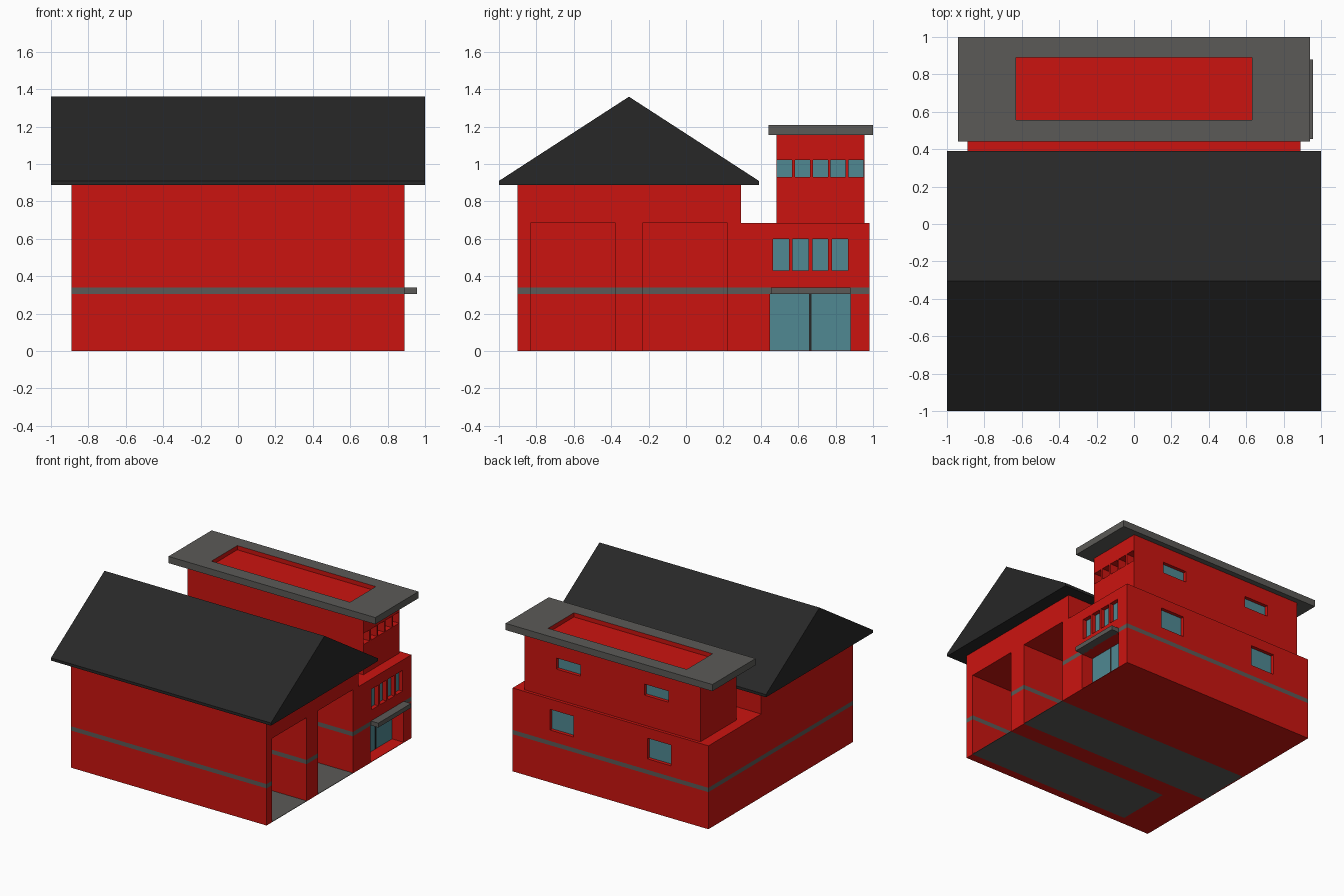
import bpy, bmesh
from mathutils import Vector

if "Cube" in bpy.data.objects:
    bpy.data.objects.remove(bpy.data.objects["Cube"])


def material(name, rgb):
    m = bpy.data.materials.new(name)
    m.diffuse_color = (*rgb, 1)
    m.use_nodes = True
    m.node_tree.nodes["Principled BSDF"].inputs["Base Color"].default_value = m.diffuse_color
    return m


RED = material("red_wall", (0.6, 0.007, 0.005))
GREY = material("grey_trim", (0.105, 0.102, 0.095))
DARK = material("dark_roof", (0.02, 0.02, 0.02))
GLASS = material("glass", (0.08, 0.25, 0.29))


def add_box(bm, x, y, z):
    verts = bmesh.ops.create_cube(bm, size=1)["verts"]
    for v in verts:
        v.co = Vector(r[0] if c < 0 else r[1] for c, r in zip(v.co, (x, y, z)))


def finish(bm, name, *mats):
    bmesh.ops.recalc_face_normals(bm, faces=bm.faces)
    me = bpy.data.meshes.new(name)
    bm.to_mesh(me)
    bm.free()
    for m in mats:
        me.materials.append(m)
    ob = bpy.data.objects.new(name, me)
    bpy.context.collection.objects.link(ob)
    return ob


def boxes(name, mat, *dims):
    bm = bmesh.new()
    for d in dims:
        add_box(bm, *d)
    return finish(bm, name, mat)


def extrude_x(name, mats, profile, half):
    """Extrude a (y, z) profile across x."""
    bm = bmesh.new()
    face = bm.faces.new([bm.verts.new((-half, y, z)) for y, z in profile])
    ext = bmesh.ops.extrude_face_region(bm, geom=[face])["geom"]
    moved = [g for g in ext if isinstance(g, bmesh.types.BMVert)]
    bmesh.ops.translate(bm, verts=moved, vec=(2 * half, 0, 0))
    return finish(bm, name, *mats)


def carve(ob, dims):
    """Cut boxes out of an object and bake the result."""
    cutter = boxes("cutter", ob.data.materials[0], *dims)
    cutter.hide_render = True
    mod = ob.modifiers.new("cut", "BOOLEAN")
    mod.operation, mod.solver, mod.object = "DIFFERENCE", "EXACT", cutter
    dg = bpy.context.evaluated_depsgraph_get()
    baked = bpy.data.meshes.new_from_object(ob.evaluated_get(dg))
    ob.modifiers.clear()
    ob.data = baked
    bpy.data.objects.remove(cutter)


def paint(ob, test, cuts=()):
    """Split at the given heights, then give slot 1 to the chosen faces."""
    bm = bmesh.new()
    bm.from_mesh(ob.data)
    for z in cuts:
        bmesh.ops.bisect_plane(bm, geom=bm.verts[:] + bm.edges[:] + bm.faces[:],
                               plane_co=(0, 0, z), plane_no=(0, 0, 1))
    for f in bm.faces:
        f.material_index = int(test(f.calc_center_median(), f.normal))
    bm.to_mesh(ob.data)
    bm.free()


def side_openings(face, depth, spans, z):
    """Recesses in a +x wall with glass at the back."""
    cuts = [((face - depth, face + 0.1), s, z) for s in spans]
    panes = [((face - depth - 0.01, face - depth + 0.002), s, z) for s in spans]
    return cuts, panes


def back_openings(face, depth, x0, x1, z):
    """A mirrored pair of recesses in a +y wall with glass at the back."""
    spans = [(x0, x1), (-x1, -x0)]
    cuts = [(s, (face - depth, face + 0.1), z) for s in spans]
    panes = [(s, (face - depth - 0.01, face - depth + 0.002), z) for s in spans]
    return cuts, panes


# Lower building: tall garage plus single-storey wing
body = extrude_x("lower_building", (RED, GREY),
                 [(-0.90, 0), (0.98, 0), (0.98, 0.685), (0.295, 0.685),
                  (0.295, 0.89), (-0.90, 0.89)], 0.89)
bays = [((-0.60, 1), (-0.83, -0.38), (-0.1, 0.688)),
        ((-0.88, 1), (-0.23, 0.22), (-0.1, 0.688))]
entry = ((0.78, 1), (0.45, 0.88), (0.004, 0.305))
side_cut, side_pane = side_openings(
    0.89, 0.035, [(0.465 + i * 0.105, 0.55 + i * 0.105) for i in range(4)], (0.43, 0.60))
back_cut, back_pane = back_openings(0.98, 0.03, 0.335, 0.55, (0.43, 0.60))
carve(body, bays + [entry] + side_cut + back_cut)

# Grey stripe running around all the walls
paint(body, lambda c, n: abs(n.z) < 0.5 and 0.306 < c.z < 0.339, (0.305, 0.34))

boxes("lower_windows", GLASS, *side_pane, *back_pane)
boxes("bay_floors", GREY,
      ((-0.60, 0.89), (-0.83, -0.38), (0, 0.004)),
      ((-0.89, 0.89), (-0.23, 0.22), (0, 0.004)))

# Entrance doors, centre divider and canopy
boxes("entrance_doors", GLASS,
      ((0.77, 0.785), (0.45, 0.66), (0.004, 0.305)),
      ((0.77, 0.785), (0.67, 0.88), (0.004, 0.305)))
boxes("door_divider", DARK, ((0.77, 0.787), (0.658, 0.672), (0.004, 0.305)))
boxes("entrance_canopy", GREY, ((0.88, 0.957), (0.455, 0.88), (0.305, 0.341)))

# Upper storey
upper = boxes("upper_storey", RED, ((-0.80, 0.80), (0.485, 0.955), (0.685, 1.156)))
side_cut, side_pane = side_openings(
    0.80, 0.08, [(0.487 + i * 0.0955, 0.567 + i * 0.0955) for i in range(5)], (0.932, 1.023))
back_cut, back_pane = back_openings(0.955, 0.03, 0.29, 0.51, (0.932, 1.023))
carve(upper, side_cut + back_cut)
boxes("upper_windows", GLASS, *side_pane, *back_pane)

# Flat roof with a red sunken panel
slab = boxes("flat_roof", GREY, ((-0.94, 0.94), (0.44, 1.0), (1.155, 1.21)))
slab.data.materials.append(RED)
carve(slab, [((-0.63, 0.63), (0.555, 0.89), (1.175, 1.3))])
paint(slab, lambda c, n: abs(c.x) < 0.64 and 0.55 < c.y < 0.9 and 1.17 < c.z < 1.205)

# Gable roof over the garage
extrude_x("gable_roof", (DARK,),
          [(-1, 0.888), (-1, 0.91), (-0.305, 1.36), (0.39, 0.91), (0.39, 0.888)], 1.0)
